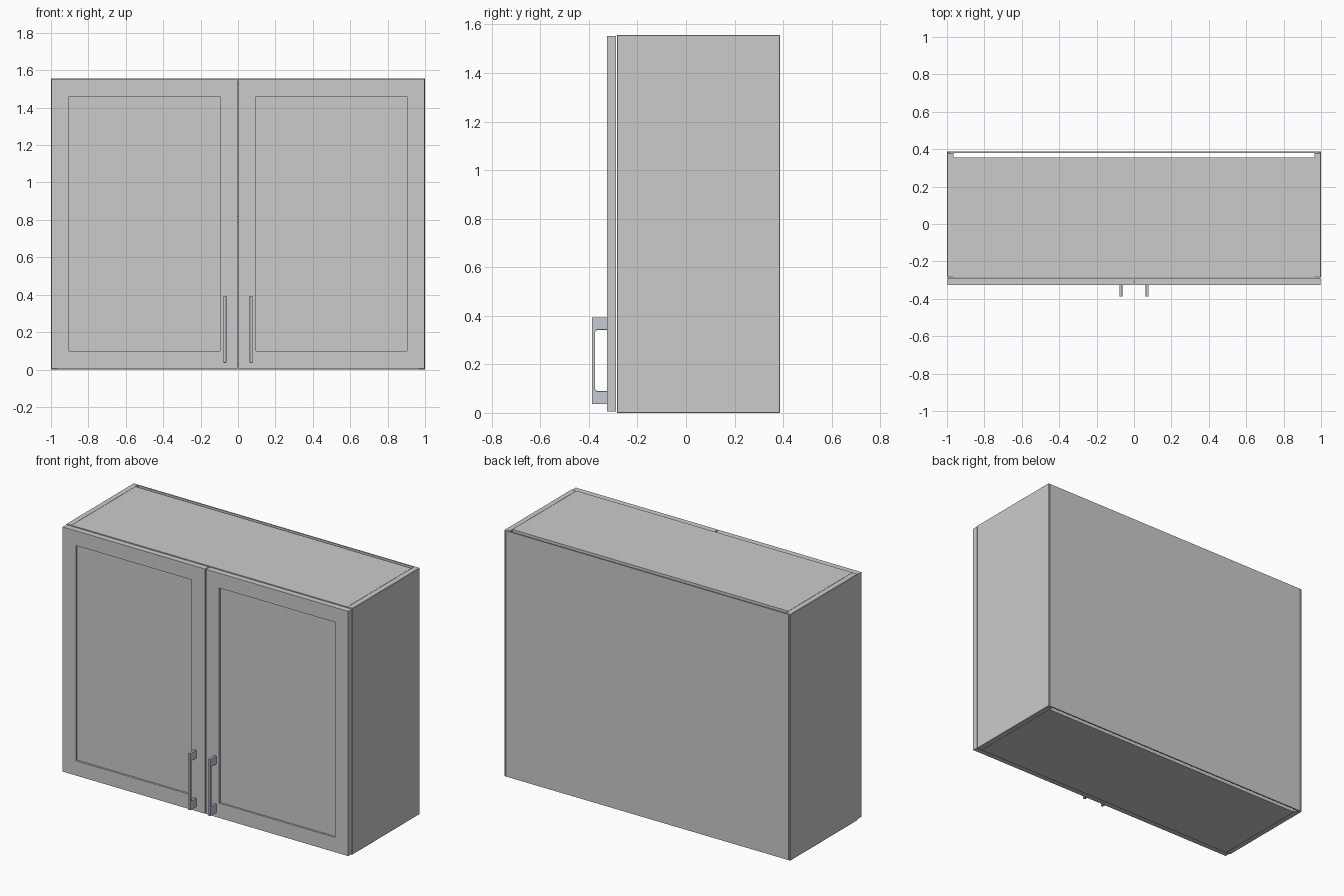
import bpy, bmesh

if "Cube" in bpy.data.objects:
    bpy.data.objects.remove(bpy.data.objects["Cube"])

steel = bpy.data.materials.new("brushed_steel")
steel.diffuse_color = (0.55, 0.59, 0.66, 1)
steel.use_nodes = True
steel.node_tree.nodes["Principled BSDF"].inputs["Base Color"].default_value = steel.diffuse_color


def finish(name, bm, bevel=0.0, segments=1):
    bmesh.ops.recalc_face_normals(bm, faces=bm.faces)
    mesh = bpy.data.meshes.new(name)
    bm.to_mesh(mesh)
    bm.free()
    obj = bpy.data.objects.new(name, mesh)
    bpy.context.collection.objects.link(obj)
    if bevel:
        mod = obj.modifiers.new("edge_bevel", 'BEVEL')
        mod.width, mod.segments = bevel, segments
    return obj


def box_mesh(x0, x1, y0, y1, z0, z1):
    bm = bmesh.new()
    bmesh.ops.create_cube(bm, size=1)
    for v in bm.verts:
        v.co.x = x1 if v.co.x > 0 else x0
        v.co.y = y1 if v.co.y > 0 else y0
        v.co.z = z1 if v.co.z > 0 else z0
    return bm


def prism_mesh(points, direction):
    bm = bmesh.new()
    face = bm.faces.new([bm.verts.new(p) for p in points])
    new = bmesh.ops.extrude_face_region(bm, geom=[face])["geom"]
    bmesh.ops.translate(bm, vec=direction,
                        verts=[g for g in new if isinstance(g, bmesh.types.BMVert)])
    return bm


H = 1.556        # cabinet height
FRONT = -0.285   # front edge of the carcass
T = 0.036        # board thickness

# Carcass boards, stopping short of the back panel
for name, z0, z1, y0 in (("bottom_board", 0.0, T, FRONT),
                         ("shelf", 0.785, 0.82, FRONT + 0.01),
                         ("top_board", H - T, H, FRONT)):
    finish(name, box_mesh(-1 + T, 1 - T, y0, 0.355, z0, z1))

# Thin back panel set in the rabbets of the sides
finish("back_panel", box_mesh(-0.988, 0.988, 0.38, 0.388, 0.002, H - 0.002))

for side, s in (("left", -1), ("right", 1)):
    # Side board with a rear rabbet
    outline = [(1 - T, FRONT), (1, FRONT), (1, 0.387), (0.989, 0.387),
               (0.989, 0.379), (1 - T, 0.379)]
    finish(side + "_side_board",
           prism_mesh([(s * x, y, 0) for x, y in outline], (0, 0, H)), 0.002)

    # Door with a recessed centre panel
    x0, x1 = sorted((s * 0.003, s * 0.998))
    bm = box_mesh(x0, x1, -0.325, -0.289, 0.006, 1.552)
    bm.normal_update()
    front = min(bm.faces, key=lambda f: f.calc_center_median().y)
    bmesh.ops.inset_region(bm, faces=[front], thickness=0.132)
    new = bmesh.ops.extrude_face_region(bm, geom=[front])["geom"]
    bmesh.ops.translate(bm, vec=(0, 0.012, 0),
                        verts=[g for g in new if isinstance(g, bmesh.types.BMVert)])
    if front.is_valid:
        bmesh.ops.delete(bm, geom=[front], context='FACES_ONLY')
    finish(side + "_door", bm)

    # Bracket handle: flat bar with two deep feet
    c = 0.006
    profile = [(-0.325, 0.036), (-0.388, 0.036), (-0.388, 0.393), (-0.325, 0.393),
               (-0.325, 0.342), (-0.374 + c, 0.342), (-0.374, 0.342 - c),
               (-0.374, 0.09 + c), (-0.374 + c, 0.09), (-0.325, 0.09)]
    handle = finish(side + "_handle",
                    prism_mesh([(s * 0.07 - 0.008, y, z) for y, z in profile],
                               (0.016, 0, 0)), 0.001)
    handle.data.materials.append(steel)
